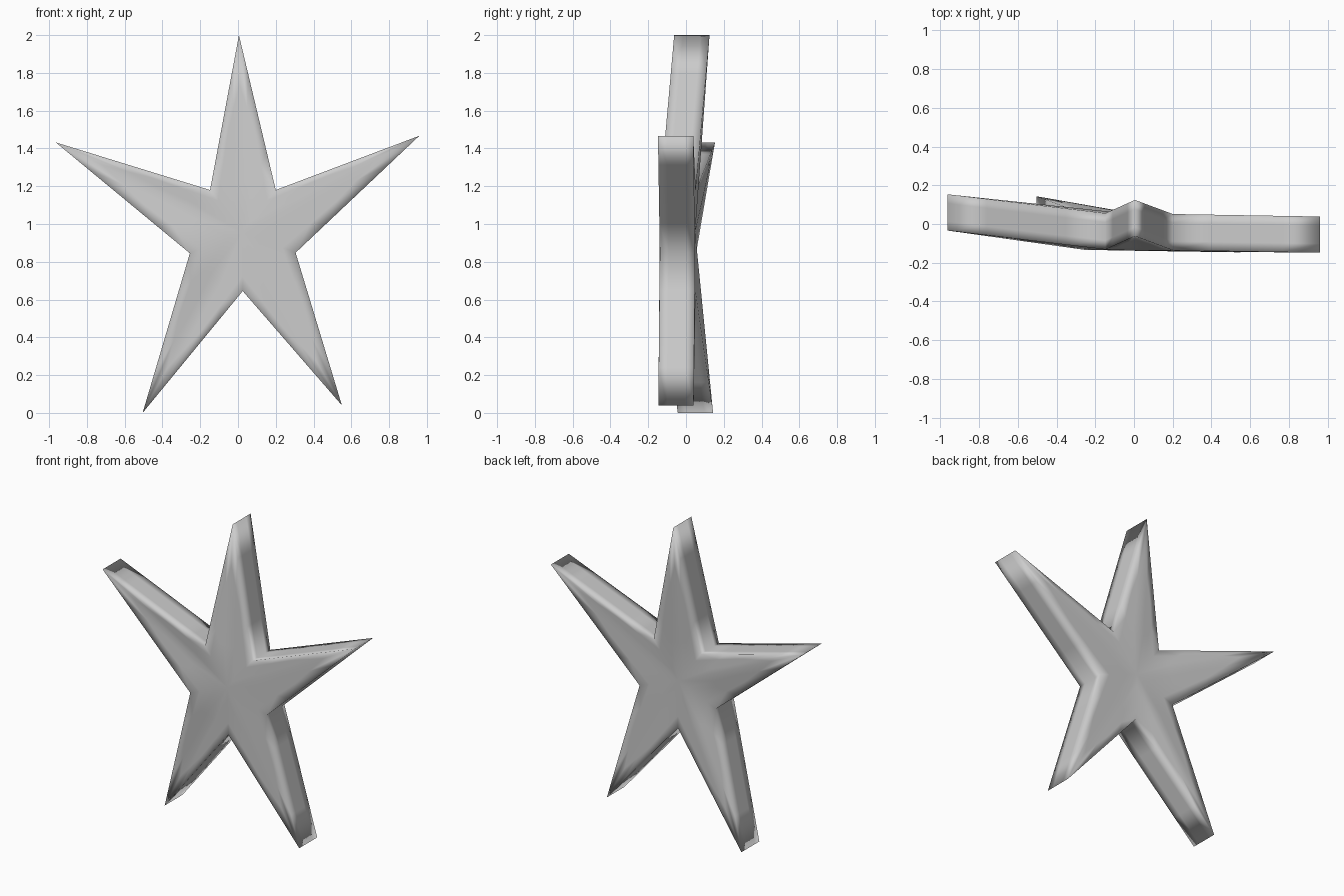
import bpy, bmesh

if "Cube" in bpy.data.objects:
    bpy.data.objects.remove(bpy.data.objects["Cube"])

# Star outline, clockwise from the top tip: x, z and mid-depth y (arms bend slightly)
outline = [(0.005, 2.0, 0.031), (0.20, 1.18, -0.042), (0.96, 1.467, -0.055),
           (0.305, 0.848, -0.045), (0.55, 0.04, -0.053), (0.025, 0.645, -0.043),
           (-0.505, 0.0, 0.05), (-0.255, 0.845, -0.04), (-0.965, 1.432, 0.06),
           (-0.148, 1.18, -0.038)]
centre = (0.02, 0.955, -0.045)
half = 0.0935
n = len(outline)

bm = bmesh.new()


def layer(dy):
    ring = [bm.verts.new((x, y + dy, z)) for x, z, y in outline]
    x, z, y = centre
    return ring, bm.verts.new((x, y + dy, z))


# Front and back fans joined by side walls
front, fc = layer(-half)
back, bc = layer(half)
for i in range(n):
    j = (i + 1) % n
    bm.faces.new((fc, front[j], front[i]))
    bm.faces.new((bc, back[i], back[j]))
    bm.faces.new((front[i], front[j], back[j], back[i]))
bmesh.ops.recalc_face_normals(bm, faces=bm.faces)

mesh = bpy.data.meshes.new("star")
bm.to_mesh(mesh)
bm.free()
star = bpy.data.objects.new("star", mesh)
bpy.context.collection.objects.link(star)

# Smooth shading with a simple subdivision so only the rims look rounded
for p in mesh.polygons:
    p.use_smooth = True
sub = star.modifiers.new("rim_support", 'SUBSURF')
sub.subdivision_type = 'SIMPLE'
sub.levels = sub.render_levels = 2
